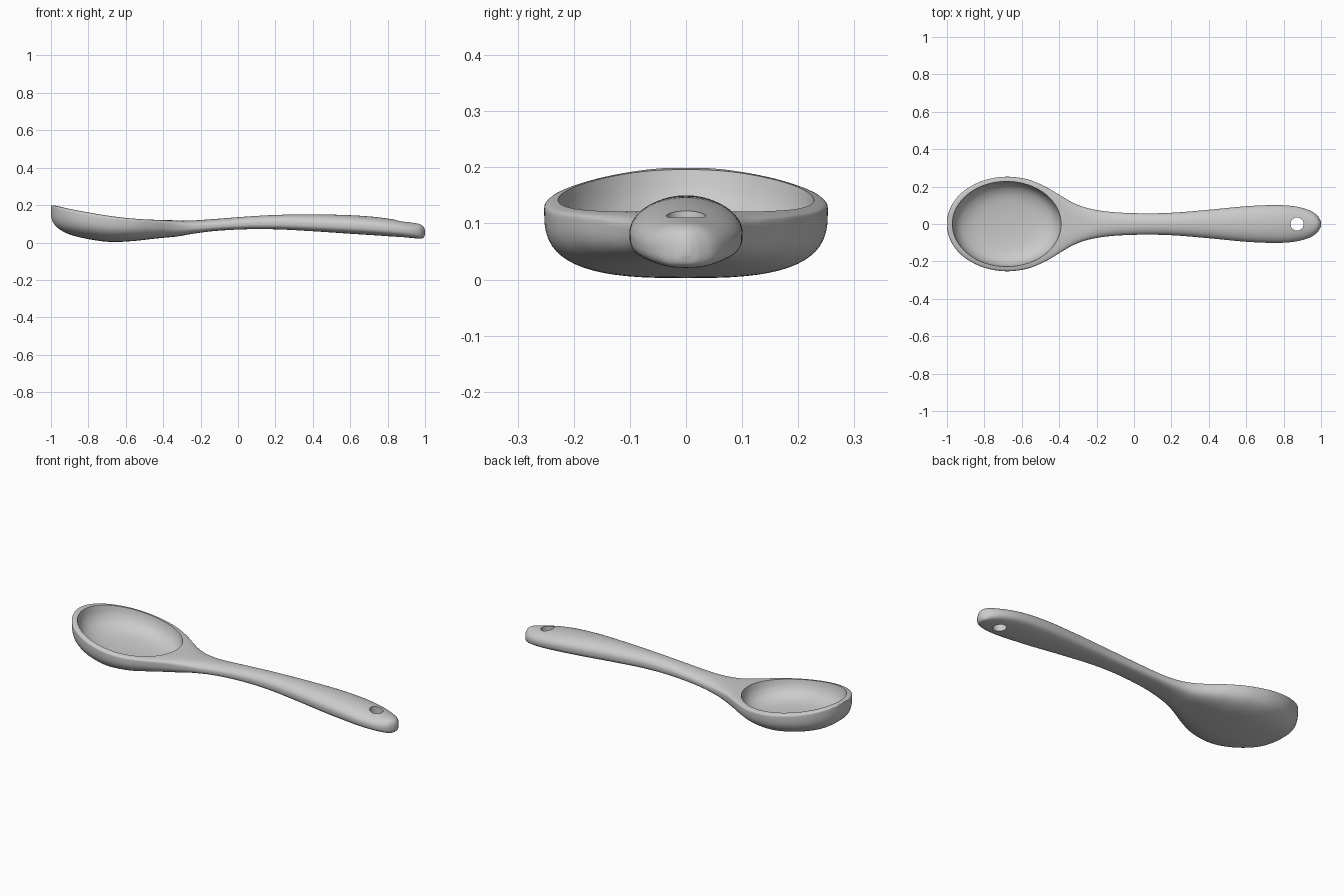
import bpy, bmesh, math
from mathutils import Vector

if "Cube" in bpy.data.objects:
    bpy.data.objects.remove(bpy.data.objects["Cube"], do_unlink=True)

grey = bpy.data.materials.new("plain grey")
grey.use_nodes = True
COLOR = (0.6, 0.6, 0.6, 1)
grey.diffuse_color = COLOR
grey.node_tree.nodes["Principled BSDF"].inputs["Base Color"].default_value = COLOR


def loft(name, rings):
    """Skin closed rings of equal length and cap both ends."""
    bm = bmesh.new()
    vs = [[bm.verts.new(p) for p in r] for r in rings]
    n = len(vs[0])
    for a, b in zip(vs, vs[1:]):
        for i in range(n):
            bm.faces.new((a[i], a[(i + 1) % n], b[(i + 1) % n], b[i]))
    bm.faces.new(vs[0])
    bm.faces.new(vs[-1])
    bmesh.ops.recalc_face_normals(bm, faces=bm.faces)
    me = bpy.data.meshes.new(name)
    bm.to_mesh(me)
    bm.free()
    ob = bpy.data.objects.new(name, me)
    bpy.context.collection.objects.link(ob)
    me.materials.append(grey)
    return ob


def smooth_path(keys, steps):
    """Catmull-Rom through the keys."""
    k = [Vector(p) for p in keys]
    k = [2 * k[0] - k[1]] + k + [2 * k[-1] - k[-2]]
    out = []
    for i in range(1, len(k) - 2):
        a, b, c, d = k[i - 1:i + 3]
        for s in range(steps):
            t = s / steps
            out.append(0.5 * (2 * b + (c - a) * t + (2 * a - 5 * b + 4 * c - d) * t * t
                              + (3 * b - a - 3 * c + d) * t ** 3))
    return out + [k[-2]]


# Spoon stations along x: (x, half width, top, bottom)
stations = [
    (-1.0, 0.02, 0.198, 0.145), (-0.99, 0.066, 0.199, 0.11), (-0.96, 0.124, 0.194, 0.075),
    (-0.90, 0.184, 0.183, 0.043), (-0.80, 0.234, 0.166, 0.018), (-0.68, 0.253, 0.147, 0.003),
    (-0.56, 0.236, 0.132, 0.008), (-0.46, 0.192, 0.124, 0.019), (-0.39, 0.150, 0.121, 0.026),
    (-0.32, 0.111, 0.118, 0.033), (-0.24, 0.083, 0.118, 0.047), (-0.12, 0.064, 0.126, 0.062),
    (0.05, 0.057, 0.139, 0.071), (0.22, 0.061, 0.148, 0.070), (0.42, 0.078, 0.150, 0.059),
    (0.60, 0.095, 0.146, 0.047), (0.74, 0.101, 0.136, 0.038), (0.84, 0.097, 0.122, 0.031),
    (0.92, 0.080, 0.108, 0.025), (0.97, 0.055, 0.099, 0.021), (0.992, 0.028, 0.085, 0.026),
    (1.0, 0.008, 0.066, 0.042),
]


def section(x, w, top, bottom, n=64):
    """Rounded section: full and flat-rimmed at the bowl, domed at the handle."""
    t = min(max((x + 0.5) / 0.38, 0), 1)
    t = t * t * (3 - 2 * t)
    mid = bottom + (top - bottom) * (0.84 - 0.38 * t)
    e_top = 4 - 1.9 * t
    pts = []
    for i in range(n):
        a = 2 * math.pi * i / n
        c, s = math.cos(a), math.sin(a)
        e, h = (e_top, top - mid) if s >= 0 else (2.9, mid - bottom)
        y = math.copysign(abs(c) ** (2 / e), c) * w
        z = mid + math.copysign(abs(s) ** (2 / e), s) * h
        pts.append((x, y, z))
    return pts


spoon = loft("spoon", [section(*p) for p in smooth_path(stations, 5)])

# Bowl hollow: elliptical lathe sheared to follow the sloping rim
hollow_profile = [(0.03, 0.036), (0.35, 0.039), (0.65, 0.050), (0.84, 0.073),
                  (0.94, 0.103), (0.99, 0.140), (1.02, 0.20), (1.03, 0.30)]
rings = []
for r, z in smooth_path(hollow_profile, 4):
    ring = []
    for i in range(96):
        a = 2 * math.pi * i / 96
        dx = 0.29 * r * math.cos(a)
        ring.append((-0.68 + dx, 0.23 * r * math.sin(a), z - 0.12 * dx))
    rings.append(ring)
hollow = loft("bowl_hollow_cutter", rings)

# Hanging hole through the handle
hole = loft("hole_cutter", [[(0.872 + 0.035 * math.cos(math.tau * i / 40),
                              0.035 * math.sin(math.tau * i / 40), z) for i in range(40)]
                            for z in (-0.1, 0.3)])

bpy.ops.object.select_all(action='DESELECT')
spoon.select_set(True)
bpy.context.view_layer.objects.active = spoon
for cutter in (hollow, hole):
    cutter.hide_render = True
    mod = spoon.modifiers.new(cutter.name, 'BOOLEAN')
    mod.operation = 'DIFFERENCE'
    mod.solver = 'EXACT'
    mod.object = cutter
    bpy.ops.object.modifier_apply(modifier=mod.name)
    bpy.data.objects.remove(cutter, do_unlink=True)
bpy.ops.object.shade_smooth_by_angle(angle=math.radians(40))
